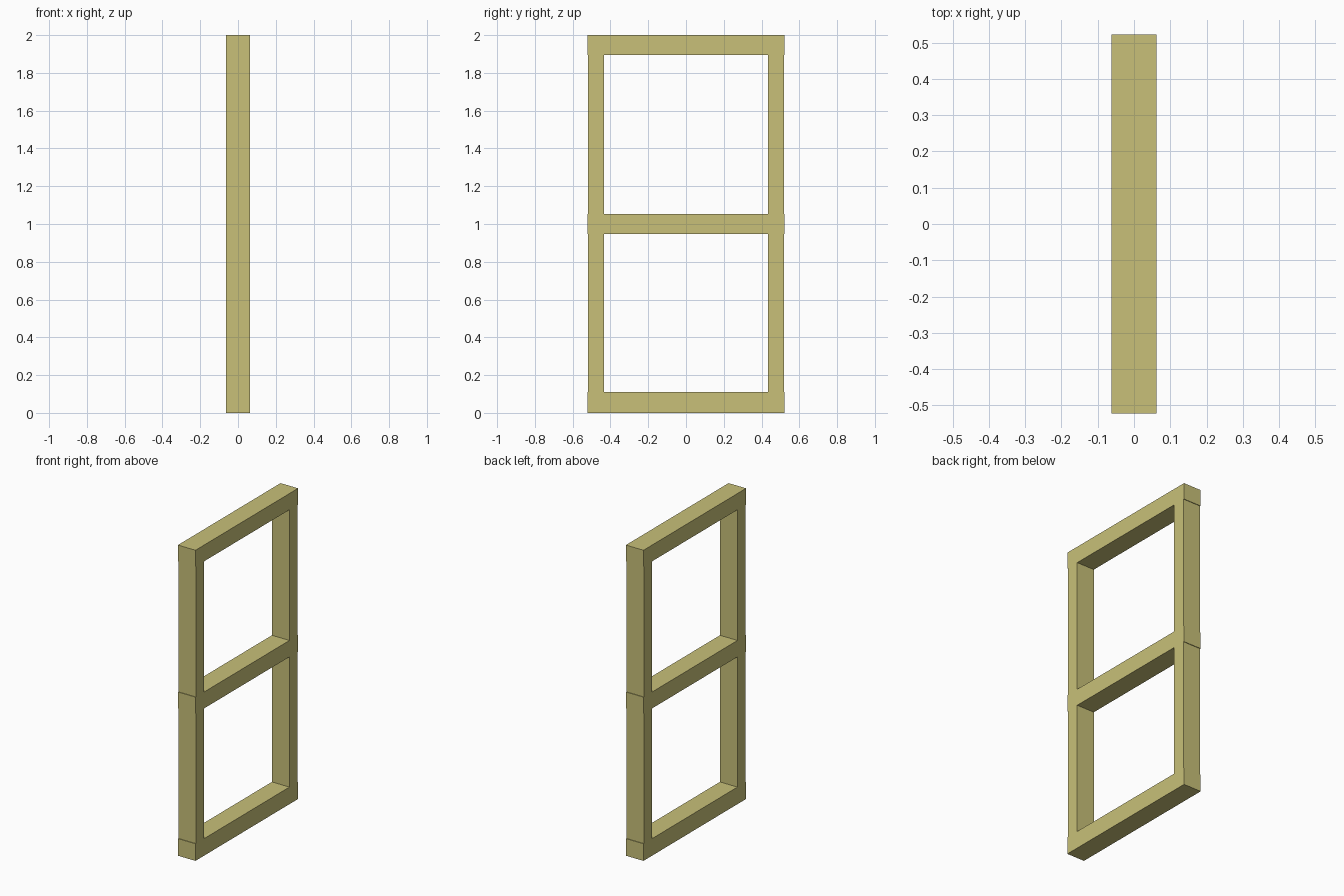
import bpy

if "Cube" in bpy.data.objects:
    bpy.data.objects.remove(bpy.data.objects["Cube"])

# Single flat straw-coloured wood
wood = bpy.data.materials.new("straw_wood")
wood.diffuse_color = (0.58, 0.53, 0.19, 1.0)
wood.use_nodes = True
wood.node_tree.nodes["Principled BSDF"].inputs["Base Color"].default_value = wood.diffuse_color


def box(name, x, y, z):
    """Box spanning the given (min, max) ranges."""
    spans = (x, y, z)
    bpy.ops.mesh.primitive_cube_add(size=1, location=[(a + b) / 2 for a, b in spans])
    ob = bpy.context.object
    ob.name = name
    ob.scale = [b - a for a, b in spans]
    bpy.ops.object.transform_apply(location=False, rotation=False, scale=True)
    ob.data.materials.append(wood)
    return ob


DEPTH = (-0.0625, 0.0625)
RAIL_Y = 0.522
STILE_IN, STILE_OUT = 0.434, 0.518
rails = {"bottom_rail": (0.0, 0.11),
         "middle_rail": (0.948, 1.054),
         "top_rail": (1.895, 2.0)}

# Horizontal rails, slightly wider than the posts
for name, z in rails.items():
    box(name, DEPTH, (-RAIL_Y, RAIL_Y), z)

# Upright posts fitted between the rails on both sides
levels = list(rails.values())
for label, low, high in zip(("lower", "upper"), levels, levels[1:]):
    z = (low[1], high[0])
    box(label + "_front_post", DEPTH, (-STILE_OUT, -STILE_IN), z)
    box(label + "_back_post", DEPTH, (STILE_IN, STILE_OUT), z)
